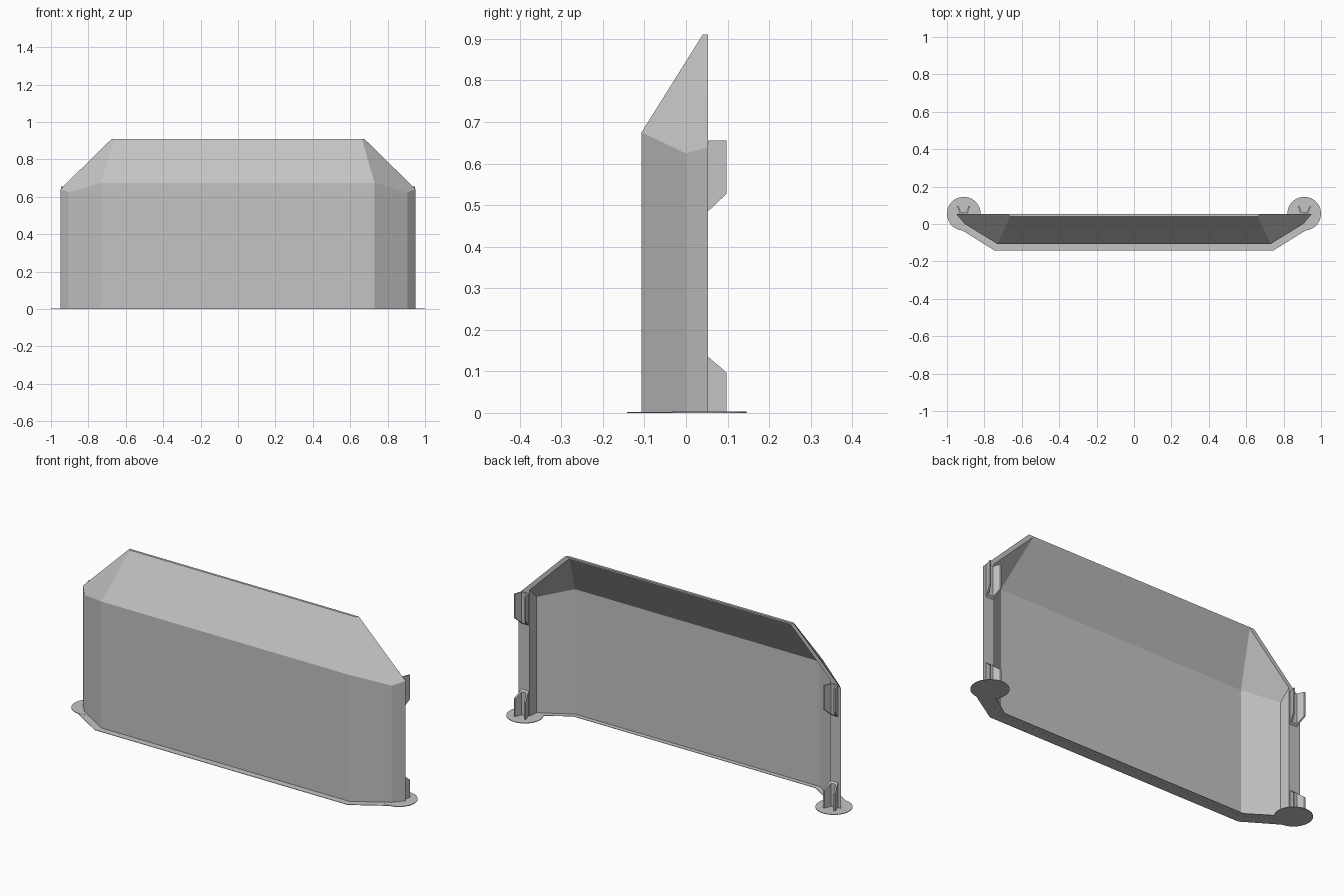
import bpy, bmesh, math

if "Cube" in bpy.data.objects:
    bpy.data.objects.remove(bpy.data.objects["Cube"])

grey = bpy.data.materials.new("light_grey")
grey.use_nodes = True
GREY = (0.55, 0.55, 0.55, 1)
grey.diffuse_color = GREY
grey.node_tree.nodes["Principled BSDF"].inputs["Base Color"].default_value = GREY


def finish(name, bm):
    bmesh.ops.recalc_face_normals(bm, faces=bm.faces)
    mesh = bpy.data.meshes.new(name)
    bm.to_mesh(mesh)
    bm.free()
    mesh.materials.append(grey)
    obj = bpy.data.objects.new(name, mesh)
    bpy.context.collection.objects.link(obj)
    return obj


def hulls(name, groups):
    """One object made of a flat-sided convex solid per point group."""
    bm = bmesh.new()
    for pts in groups:
        verts = [bm.verts.new(p) for p in pts]
        bmesh.ops.convex_hull(bm, input=verts)
    bmesh.ops.dissolve_limit(bm, angle_limit=math.radians(1.5),
                             verts=bm.verts, edges=bm.edges)
    return finish(name, bm)


def both_sides(pts):
    return pts + [(-x, y, z) for x, y, z in pts]


def column(plan, bottom, tops):
    return [(x, y, bottom) for x, y in plan] + [(x, y, z) for (x, y), z in zip(plan, tops)]


# Hollow cover: faceted solid minus a cavity open to the back and below
outer = column([(0.95, 0.053), (0.905, 0), (0.73, -0.107)], 0, [0.64, 0.624, 0.675])
outer += [(0.675, 0.053, 0.91), (0.662, 0.04, 0.91)]
inner = column([(0.886, 0.073), (0.879, 0), (0.72, -0.094)], -0.05, [0.696, 0.619, 0.667])
inner += [(0.64, 0.073, 0.937)]
cover = hulls("cover_shell", [both_sides(outer)])
cavity = hulls("cavity_cutter", [both_sides(inner)])
cavity.hide_render = True
cut = cover.modifiers.new("hollow", "BOOLEAN")
cut.operation = "DIFFERENCE"
cut.solver = "EXACT"
cut.object = cavity
bpy.context.view_layer.update()
hollow = bpy.data.meshes.new_from_object(
    cover.evaluated_get(bpy.context.evaluated_depsgraph_get()))
cover.modifiers.clear()
cover.data = hollow
bpy.data.objects.remove(cavity)

# Thin base rim following the wall
rim_out = [(0.92, -0.033), (0.745, -0.142)]
rim_in = [(0.715, -0.07), (0.86, 0.025)]
half = rim_in[::-1] + rim_out[::-1]
right_edge = [(0.86, 0.025), (0.92, -0.033), (0.745, -0.142)]
loop = right_edge + [(-x, y) for x, y in right_edge[::-1]] + [(-0.715, -0.07), (0.715, -0.07)]
bm = bmesh.new()
face = bm.faces.new([bm.verts.new((x, y, 0.0003)) for x, y in loop])
top = bmesh.ops.extrude_face_region(bm, geom=[face])
bmesh.ops.translate(bm, vec=(0, 0, 0.002),
                    verts=[v for v in top["geom"] if isinstance(v, bmesh.types.BMVert)])
finish("base_rim", bm)


# Clip: two flared prongs on a narrow backing plate, with a sloped end
def clip(name, cx, low, high):
    groups = []
    for s in (-1, 1):
        plan = [(0.010, 0.052), (0.020, 0.052), (0.035, 0.097), (0.027, 0.097)]
        groups.append([(cx + s * x, y, f(y)) for x, y in plan for f in (low, high)])
    plate = [(s * 0.016, y) for s in (-1, 1) for y in (0.052, 0.062)]
    groups.append([(cx + x, y, f(y)) for x, y in plate for f in (low, high)])
    hulls(name, groups)


for side, s in (("left", 1), ("right", -1)):
    # Round foot discs
    bm = bmesh.new()
    bmesh.ops.create_cone(bm, cap_ends=True, segments=48, radius1=0.09, radius2=0.09, depth=0.003)
    bmesh.ops.translate(bm, vec=(s * 0.91, 0.055, 0.0015), verts=bm.verts)
    finish(side + "_foot_disc", bm)
    # Upper and lower clips
    clip(side + "_upper_clip", s * 0.911, lambda y: 0.485 + (y - 0.053) * 0.95, lambda y: 0.655)
    clip(side + "_lower_clip", s * 0.911, lambda y: 0.002, lambda y: 0.135 - (y - 0.053) * 0.85)
